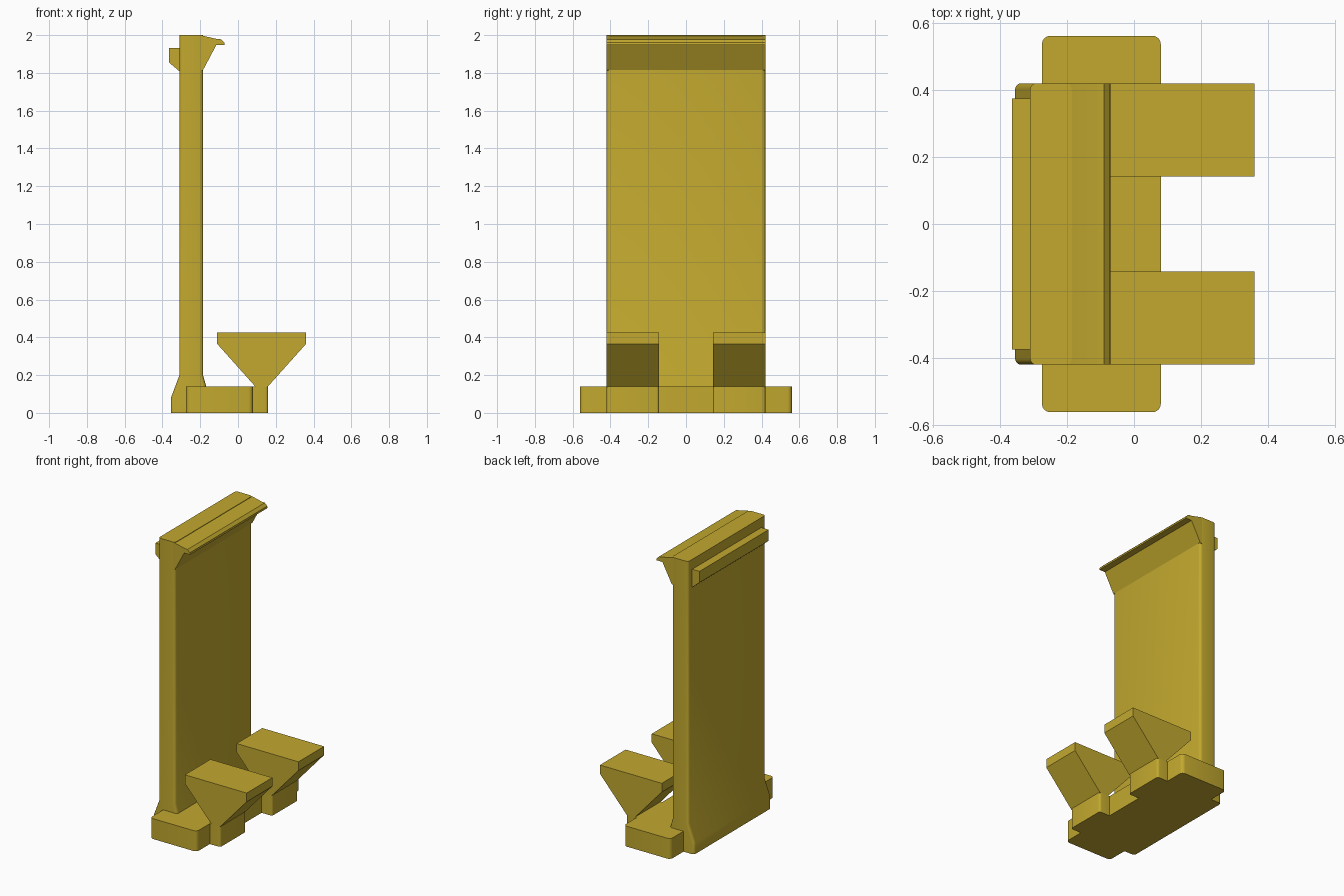
import bpy, bmesh, math

if "Cube" in bpy.data.objects:
    bpy.data.objects.remove(bpy.data.objects["Cube"])

mat = bpy.data.materials.new("mustard_yellow")
mat.diffuse_color = (0.54, 0.395, 0.028, 1)
mat.use_nodes = True
mat.node_tree.nodes["Principled BSDF"].inputs["Base Color"].default_value = mat.diffuse_color


def prism(name, pts, lo, hi, axis="y", round_if=None, radius=0.02):
    """Extrude an outline along y (outline in xz) or z (outline in xy)."""
    bm = bmesh.new()
    place = (lambda a, b, t: (a, t, b)) if axis == "y" else (lambda a, b, t: (a, b, t))
    face = bm.faces.new([bm.verts.new(place(a, b, lo)) for a, b in pts])
    out = bmesh.ops.extrude_face_region(bm, geom=[face])
    offset = place(0, 0, hi - lo)
    bmesh.ops.translate(bm, vec=offset,
                        verts=[g for g in out["geom"] if isinstance(g, bmesh.types.BMVert)])
    bmesh.ops.recalc_face_normals(bm, faces=bm.faces)
    if round_if:
        edges = [e for e in bm.edges if round_if(e.verts[0].co, e.verts[1].co)]
        bmesh.ops.bevel(bm, geom=edges, offset=radius, segments=4,
                        profile=0.5, affect="EDGES", clamp_overlap=True)
    me = bpy.data.meshes.new(name)
    bm.to_mesh(me)
    bm.free()
    me.materials.append(mat)
    ob = bpy.data.objects.new(name, me)
    bpy.context.collection.objects.link(ob)
    bpy.context.view_layer.objects.active = ob
    ob.select_set(True)
    bpy.ops.object.shade_smooth_by_angle(angle=math.radians(30))
    ob.select_set(False)
    return ob


def upright(a, b):
    return abs(a.z - b.z) > 0.03 and abs(a.y - b.y) < 1e-4


def rect(x0, x1, y0, y1):
    return [(x0, y0), (x1, y0), (x1, y1), (x0, y1)]


W = 0.42

# Tall panel with flared foot and rounded upright edges
prism("back_panel",
      [(-0.355, 0), (-0.355, 0.08), (-0.31, 0.2), (-0.31, 2), (-0.185, 2),
       (-0.185, 0.2), (-0.165, 0.13), (-0.165, 0)],
      -W, W, round_if=upright, radius=0.018)

# Overhanging lip along the top front edge
prism("top_lip",
      [(-0.2, 1.81), (-0.185, 1.815), (-0.115, 1.947), (-0.07, 1.947), (-0.072, 1.96),
       (-0.09, 1.978), (-0.11, 1.979), (-0.2, 2.0)],
      -W, W)

# Rail on the rear face
prism("rear_rail",
      [(-0.3, 1.80), (-0.365, 1.855), (-0.365, 1.932), (-0.3, 1.932)],
      -0.375, 0.375)

# Wide base block
prism("base", rect(-0.275, 0.08, -0.562, 0.562), 0, 0.14, axis="z",
      round_if=upright, radius=0.025)

# Pair of feet with flared supports
for side, s in (("left", -1), ("right", 1)):
    y0, y1 = sorted((0.142 * s, W * s))
    prism(side + "_foot", rect(0.02, 0.16, y0, y1), 0, 0.14, axis="z",
          round_if=upright, radius=0.015)
    prism(side + "_support",
          [(-0.11, 0.425), (0.36, 0.425), (0.36, 0.365), (0.157, 0.138),
           (0.093, 0.138), (-0.11, 0.365)],
          y0, y1)
